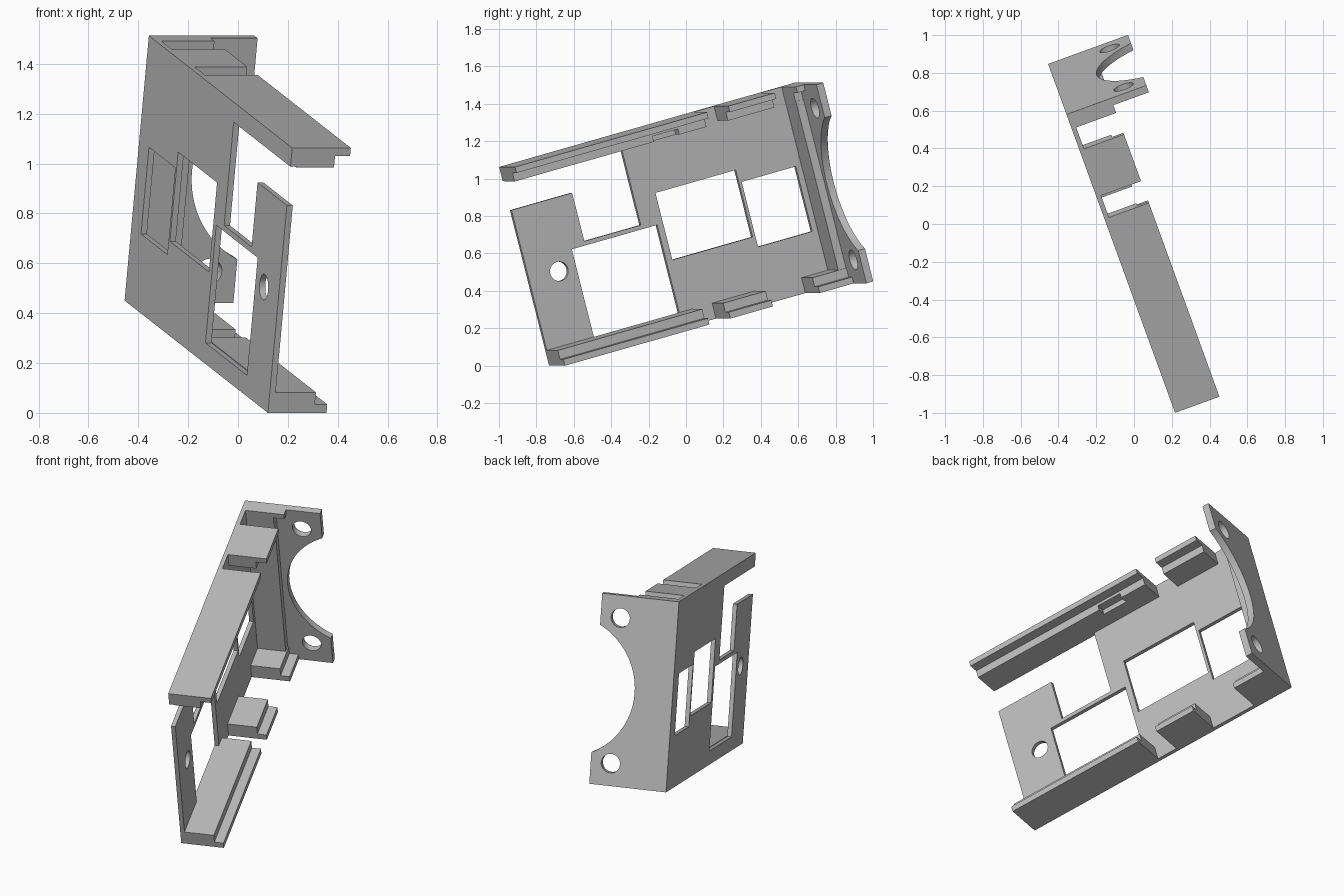
import bpy, bmesh
from math import radians, cos, sin, pi
from mathutils import Matrix, Vector

cube = bpy.data.objects.get("Cube")
if cube:
    bpy.data.objects.remove(cube, do_unlink=True)

grey = bpy.data.materials.new("plain_grey")
grey.use_nodes = True
GREY = (0.5, 0.5, 0.5, 1)
grey.diffuse_color = GREY
grey.node_tree.nodes["Principled BSDF"].inputs["Base Color"].default_value = GREY

# Bracket frame: u runs to the back, v runs up the plate, w is the plate normal
turn, tilt = radians(20), radians(15)
h, up = Vector((-sin(turn), cos(turn), 0)), Vector((0, 0, 1))
u = h * cos(tilt) + up * sin(tilt)
v = up * cos(tilt) - h * sin(tilt)
w = u.cross(v)
FRAME = Matrix((u, v, w)).transposed().to_4x4()
FRAME.translation = (0.12, -0.732, 0)

LENGTH, HEIGHT, THICK = 1.74, 1.1, 0.025


def prism(name, outline, offset):
    """Extrude a closed outline along an offset, in the bracket frame."""
    bm = bmesh.new()
    face = bm.faces.new([bm.verts.new(p) for p in outline])
    ext = bmesh.ops.extrude_face_region(bm, geom=[face])
    verts = [g for g in ext["geom"] if isinstance(g, bmesh.types.BMVert)]
    bmesh.ops.translate(bm, verts=verts, vec=offset)
    bmesh.ops.recalc_face_normals(bm, faces=bm.faces)
    mesh = bpy.data.meshes.new(name)
    bm.to_mesh(mesh)
    bm.free()
    mesh.materials.append(grey)
    ob = bpy.data.objects.new(name, mesh)
    ob.matrix_world = FRAME
    bpy.context.collection.objects.link(ob)
    return ob


def box(name, us, vs, ws):
    base = [(us[i], vs[j], ws[0]) for i, j in ((0, 0), (1, 0), (1, 1), (0, 1))]
    return prism(name, base, (0, 0, ws[1] - ws[0]))


def circle(cx, cy, r, n):
    return [(cx + r * cos(2 * pi * i / n), cy + r * sin(2 * pi * i / n))
            for i in range(n)]


def cut(ob, cutters):
    for c in cutters:
        c.hide_render = True
        mod = ob.modifiers.new("cut", 'BOOLEAN')
        mod.operation, mod.solver, mod.object = 'DIFFERENCE', 'EXACT', c
    bpy.context.view_layer.update()
    done = ob.evaluated_get(bpy.context.evaluated_depsgraph_get())
    mesh = bpy.data.meshes.new_from_object(done)
    ob.modifiers.clear()
    ob.data = mesh
    for c in cutters:
        bpy.data.objects.remove(c, do_unlink=True)


def smooth(ob):
    bpy.ops.object.select_all(action='DESELECT')
    ob.select_set(True)
    bpy.context.view_layer.objects.active = ob
    bpy.ops.object.shade_smooth_by_angle(angle=radians(30))


# Main plate with windows, open front notch and a round hole
plate = box("main_plate", (0, LENGTH), (0, HEIGHT), (0, THICK))
through = (-0.1, 0.1)
windows = [
    ((0.277, 0.78), (0.082, 0.57)),
    ((0.815, 1.288), (0.367, 0.738)),
    ((1.304, 1.623), (0.308, 0.668)),
    ((-0.1, 0.4), (0.861, 1.022)),
    ((0.357, 0.69), (0.593, 1.022)),
]
cutters = [box("window_cutter", a, b, through) for a, b in windows]
cutters.append(prism("hole_cutter",
                     [(x, y, -0.1) for x, y in circle(0.177, 0.475, 0.052, 32)],
                     (0, 0, 0.2)))
cut(plate, cutters)
smooth(plate)

# Stepped side rails, each with a thin outer lip
BOTTOM = [(0, THICK), (0, 0.25), (0.035, 0.25), (0.035, 0.197),
          (0.085, 0.197), (0.085, THICK)]
TOP = [(HEIGHT - a * 0.95, b if b != 0.197 else 0.186) for a, b in BOTTOM]


def rail(name, profile, start, end):
    return prism(name, [(start, a, b) for a, b in profile], (end - start, 0, 0))


BACK = 1.7
rail("bottom_front_rail", BOTTOM, 0, 0.85)
rail("bottom_middle_rail", BOTTOM, 0.974, 1.224)
rail("bottom_back_rail", BOTTOM, 1.5, BACK)
top_rail = rail("top_front_rail", TOP, 0, 1.13)
cut(top_rail, [box("recess_cutter", (0.82, 0.97), (0.9, 1.05), (0.13, 0.24))])
rail("top_middle_rail", TOP, 1.257, 1.53)
rail("top_back_rail", TOP, 1.655, BACK)

# Rib in the corner between plate and flange
box("corner_rib", (1.655, BACK), (0.085, 1.02), (THICK, 0.19))

# Back flange with a large round cutout and two screw holes
flange = box("back_flange", (BACK, LENGTH), (0, HEIGHT), (THICK, 0.45))
rounds = [(0.55, 0.633, 0.411, 96), (0.13, 0.334, 0.055, 32),
          (0.97, 0.334, 0.055, 32)]
cut(flange, [prism("round_cutter", [(1.6, a, b) for a, b in circle(*r)],
                   (0.3, 0, 0)) for r in rounds])
smooth(flange)
